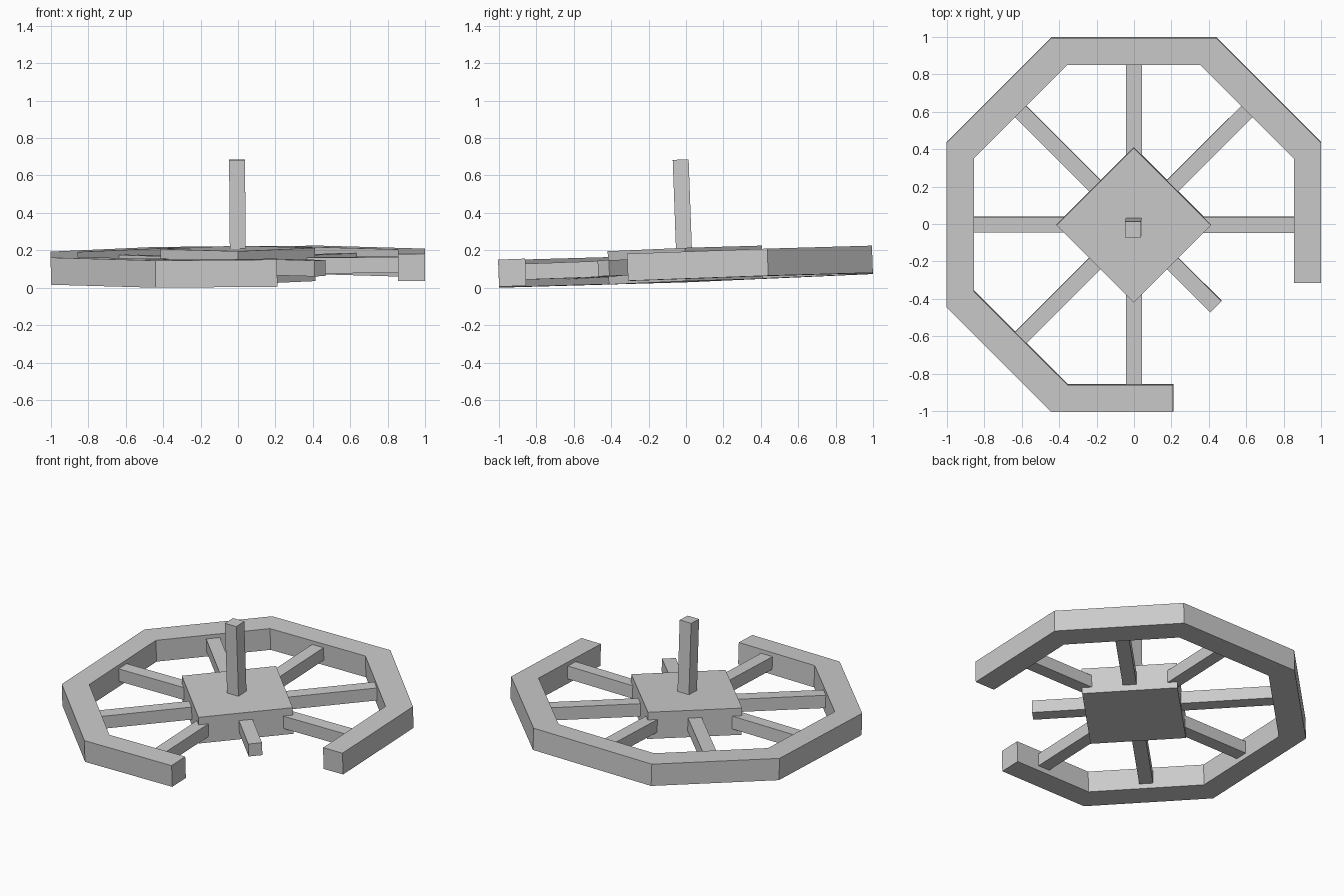
import bpy, bmesh, math
from mathutils import Matrix, Vector

if "Cube" in bpy.data.objects:
    bpy.data.objects.remove(bpy.data.objects["Cube"])

# The whole wheel lies slightly tilted on the ground
normal = Vector((-0.008, -0.0365, 1)).normalized()
TILT = Matrix.Translation((0, 0, 0.04)) @ \
    Vector((0, 0, 1)).rotation_difference(normal).to_matrix().to_4x4()


def add_object(name, bm, matrix=Matrix()):
    bmesh.ops.recalc_face_normals(bm, faces=bm.faces)
    bm.transform(TILT @ matrix)
    mesh = bpy.data.meshes.new(name)
    bm.to_mesh(mesh)
    bm.free()
    bpy.context.collection.objects.link(bpy.data.objects.new(name, mesh))


def box(name, lo, hi, angle=0):
    """Box between two corners, turned about the wheel axis."""
    lo, hi = Vector(lo), Vector(hi)
    bm = bmesh.new()
    bmesh.ops.create_cube(bm, size=1)
    bmesh.ops.scale(bm, vec=hi - lo, verts=bm.verts)
    bmesh.ops.translate(bm, vec=(lo + hi) / 2, verts=bm.verts)
    add_object(name, bm, Matrix.Rotation(math.radians(angle), 4, 'Z'))


# Broken octagonal rim: outline out along the outside, back along the inside
A, B = 1.0, 0.44
C, D = 0.855, 0.355


def arc(a, b):
    return [(a, -0.31), (a, b), (b, a), (-b, a), (-a, b),
            (-a, -b), (-b, -a), (0.21, -a)]


outer, inner = arc(A, B), arc(C, D)
bm = bmesh.new()
rings = [[bm.verts.new((x, y, z)) for (x, y), z in
          ((o, 0), (i, 0), (i, 0.145), (o, 0.145))]
         for o, i in zip(outer, inner)]
for r, s in zip(rings, rings[1:]):
    for k in range(4):
        n = (k + 1) % 4
        bm.faces.new((r[k], r[n], s[n], s[k]))
bm.faces.new(rings[0])
bm.faces.new(rings[-1])
add_object("rim", bm)

# Spokes, with the one facing the gap snapped short
for i in range(8):
    broken = i == 7
    end = 0.62 if broken else 0.86
    box("broken_spoke" if broken else f"spoke_{i + 1}",
        (0.2, -0.0425, 0.034), (end, 0.0425, 0.119), i * 45)

# Square hub set diagonally
h = 0.413 / math.sqrt(2)
box("hub", (-h, -h, -0.008), (h, h, 0.17), 45)

# Axle post standing on the hub
box("axle_post", (-0.0425, -0.0475, 0.1), (0.0425, 0.0375, 0.645))
